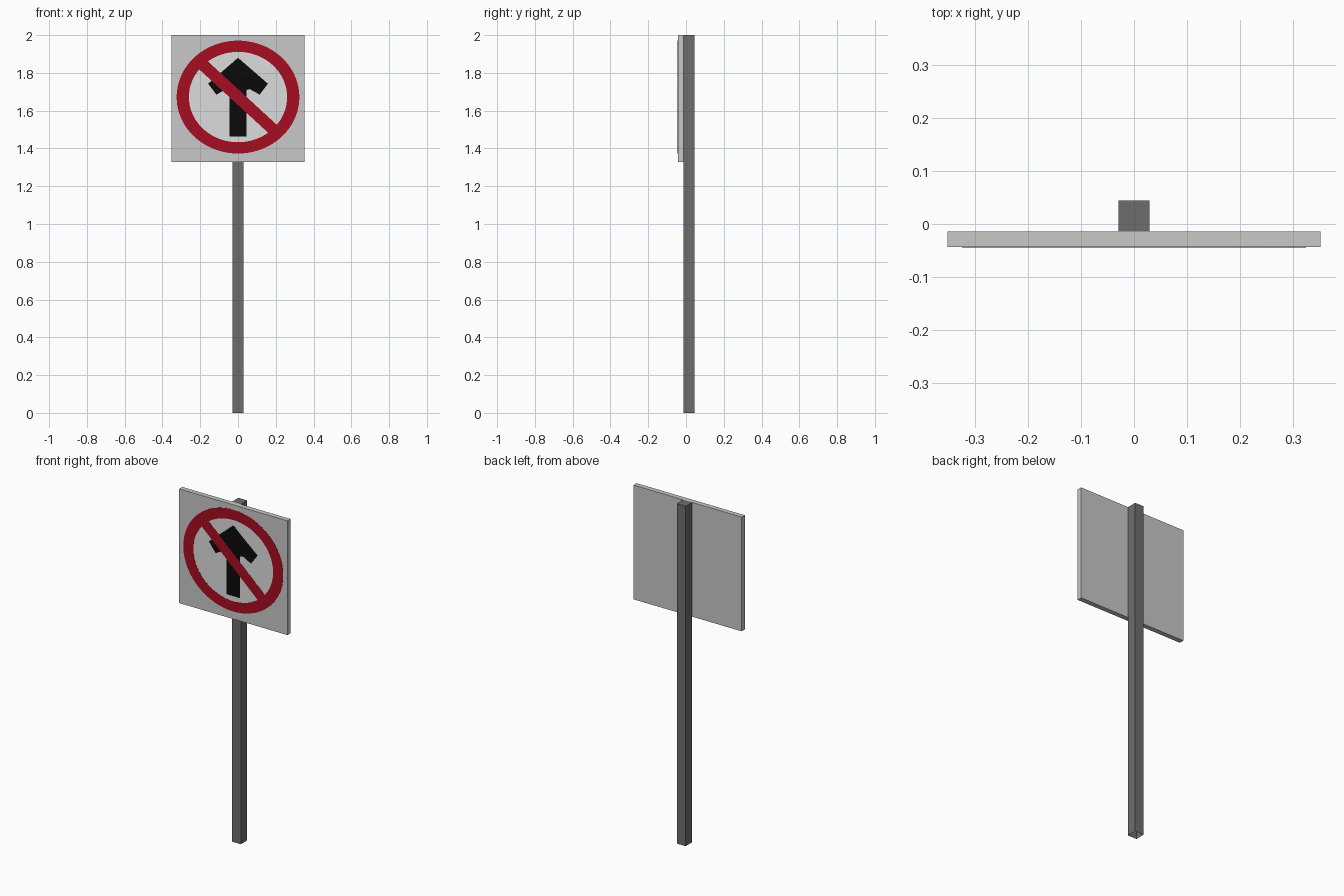
import bpy, bmesh, math

if "Cube" in bpy.data.objects:
    bpy.data.objects.remove(bpy.data.objects["Cube"])


def material(name, r, g, b):
    m = bpy.data.materials.new(name)
    m.diffuse_color = (r, g, b, 1)
    m.use_nodes = True
    m.node_tree.nodes["Principled BSDF"].inputs["Base Color"].default_value = m.diffuse_color
    return m


PANEL = material("panel_grey", 0.58, 0.58, 0.58)
FIELD = material("field_white", 0.72, 0.72, 0.72)
POST = material("post_grey", 0.155, 0.155, 0.155)
RED = material("sign_red", 0.39, 0.004, 0.016)
BLACK = material("arrow_black", 0.003, 0.003, 0.003)

FRONT = -0.0435          # front face of the panel
CZ = 1.672               # centre height of the round symbol
SQUASH = 0.92            # the symbol is slightly wider than tall


def finish(bm, name, mat):
    me = bpy.data.meshes.new(name)
    bm.to_mesh(me)
    bm.free()
    me.materials.append(mat)
    ob = bpy.data.objects.new(name, me)
    bpy.context.collection.objects.link(ob)
    return ob


def box(name, mat, x0, x1, y0, y1, z0, z1, open_bottom=False):
    bm = bmesh.new()
    bmesh.ops.create_cube(bm, size=1)
    for v in bm.verts:
        v.co = (x0 + (v.co.x + 0.5) * (x1 - x0),
                y0 + (v.co.y + 0.5) * (y1 - y0),
                z0 + (v.co.z + 0.5) * (z1 - z0))
    if open_bottom:
        bm.normal_update()
        bottom = [f for f in bm.faces if f.normal.z < -0.5]
        bmesh.ops.delete(bm, geom=bottom, context='FACES_ONLY')
    return finish(bm, name, mat)


def plate(name, mat, polys, height):
    """Thin plate on the panel front; polys are lists of (x, z) points."""
    bm = bmesh.new()
    cache = {}
    for poly in polys:
        vs = []
        for x, z in poly:
            key = (round(x, 5), round(z, 5))
            if key not in cache:
                cache[key] = bm.verts.new((x, FRONT - height, z))
            vs.append(cache[key])
        bm.faces.new(vs)
    bm.normal_update()
    for f in bm.faces:
        if f.normal.y > 0:
            f.normal_flip()
    # skirt back to the panel surface
    rim = [e for e in bm.edges if e.is_boundary]
    ext = bmesh.ops.extrude_edge_only(bm, edges=rim)
    for v in ext["geom"]:
        if isinstance(v, bmesh.types.BMVert):
            v.co.y = FRONT
    bmesh.ops.recalc_face_normals(bm, faces=bm.faces[:])
    # keep the visible front facing -y
    bm.normal_update()
    if sum(f.normal.y * f.calc_area() for f in bm.faces) > 0:
        bmesh.ops.reverse_faces(bm, faces=bm.faces[:])
    return finish(bm, name, mat)


def ellipse(r, n=72):
    return [(r * math.cos(2 * math.pi * i / n),
             CZ + SQUASH * r * math.sin(2 * math.pi * i / n)) for i in range(n)]


# Post and panel
box("post", POST, -0.029, 0.029, -0.0145, 0.0445, 0, 2, open_bottom=True)
box("sign_panel", PANEL, -0.352, 0.352, FRONT, -0.0145, 1.328, 2)

# Light round field
plate("round_field", FIELD, [ellipse(0.29)], 0.0004)

# Straight-ahead arrow
half = [(0.158, 1.743), (0.115, 1.685), (0.062, 1.714), (0.045, 1.709), (0.045, 1.463)]
arrow = [(0, 1.88)] + half + [(-x, z) for x, z in reversed(half)]
plate("arrow", BLACK, [arrow], 0.0007)

# Diagonal bar, from upper left to lower right
c, w, r = math.sqrt(0.5), 0.0325, 0.285
corners = [(-r, -w), (r, -w), (r, w), (-r, w)]
plate("diagonal_bar", RED,
      [[((a + b) * c, CZ + SQUASH * (b - a) * c) for a, b in corners]], 0.001)

# Ring
outer, inner = ellipse(0.325), ellipse(0.26)
n = len(outer)
plate("ring", RED, [[outer[i], outer[(i + 1) % n], inner[(i + 1) % n], inner[i]]
                    for i in range(n)], 0.0012)
